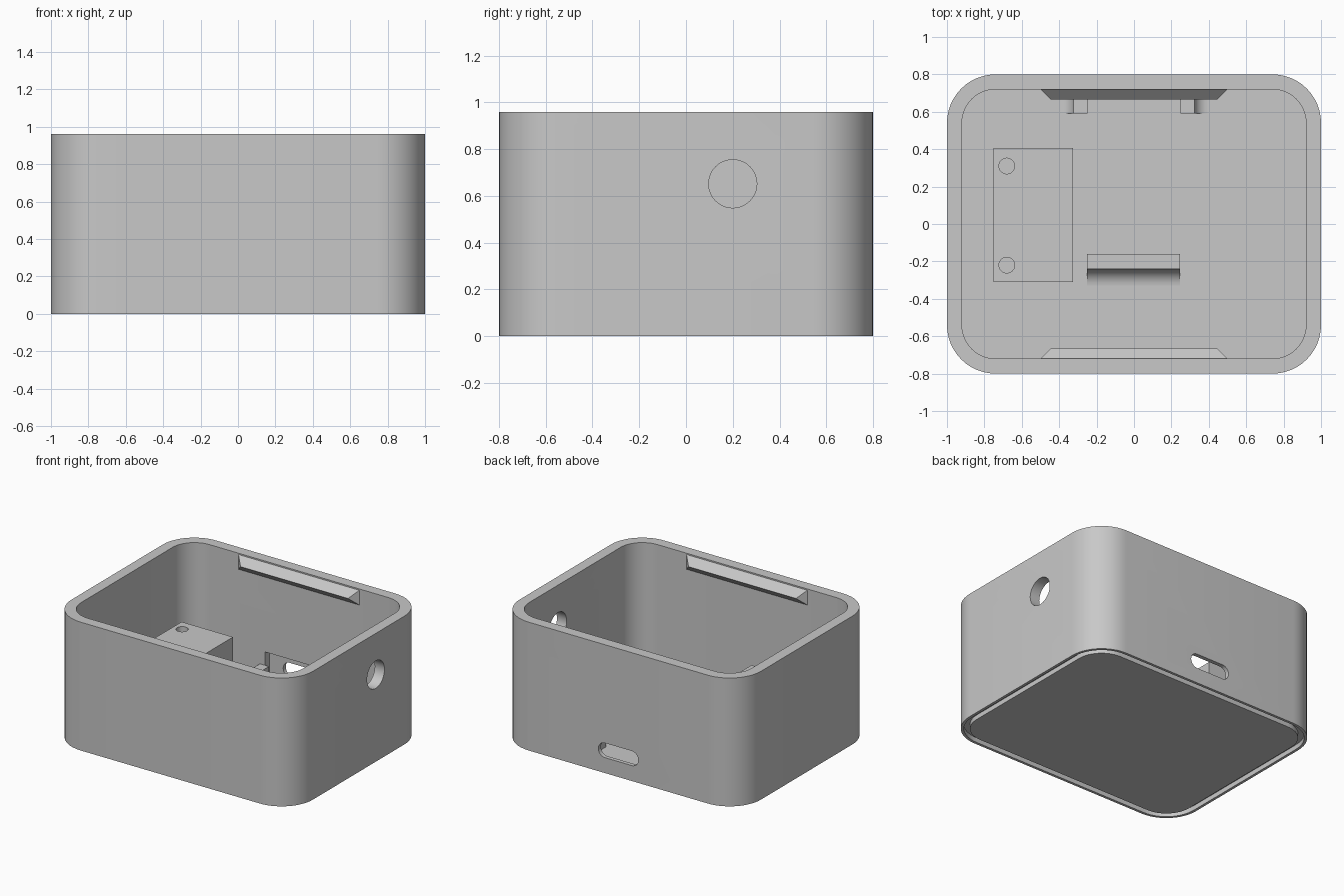
import bpy, bmesh
from math import sin, cos, pi, radians
from mathutils import Vector

if "Cube" in bpy.data.objects:
    bpy.data.objects.remove(bpy.data.objects["Cube"], do_unlink=True)

HALF_X, HALF_Y, HEIGHT, RADIUS = 1.0, 0.8, 0.96, 0.26
WALL, FLOOR = 0.08, 0.08

grey = bpy.data.materials.new("plain grey")
grey.use_nodes = True
colour = (0.58, 0.58, 0.58, 1)
grey.diffuse_color = colour
grey.node_tree.nodes["Principled BSDF"].inputs["Base Color"].default_value = colour


def finish(name, bm):
    """Turn a bmesh into a shaded object."""
    bmesh.ops.recalc_face_normals(bm, faces=bm.faces)
    mesh = bpy.data.meshes.new(name)
    bm.to_mesh(mesh)
    bm.free()
    mesh.materials.append(grey)
    obj = bpy.data.objects.new(name, mesh)
    bpy.context.collection.objects.link(obj)
    return obj


def prism(name, points, direction):
    """Extrude a flat outline along a vector."""
    bm = bmesh.new()
    face = bm.faces.new([bm.verts.new(p) for p in points])
    extruded = bmesh.ops.extrude_face_region(bm, geom=[face], use_keep_orig=True)["geom"]
    moved = [v for v in extruded if isinstance(v, bmesh.types.BMVert)]
    bmesh.ops.translate(bm, verts=moved, vec=Vector(direction))
    return finish(name, bm)


def box(name, x0, x1, y0, y1, z0, z1):
    outline = [(x0, y0, z0), (x1, y0, z0), (x1, y1, z0), (x0, y1, z0)]
    return prism(name, outline, (0, 0, z1 - z0))


def circle(radius, count=48):
    return [(radius * cos(2 * pi * i / count), radius * sin(2 * pi * i / count))
            for i in range(count)]


def activate(obj):
    bpy.ops.object.select_all(action="DESELECT")
    obj.select_set(True)
    bpy.context.view_layer.objects.active = obj


def cut(obj, cutter):
    """Subtract a cutter, then discard it."""
    cutter.hide_render = True
    mod = obj.modifiers.new("cut", "BOOLEAN")
    mod.operation = "DIFFERENCE"
    mod.solver = "EXACT"
    mod.object = cutter
    activate(obj)
    bpy.ops.object.modifier_apply(modifier=mod.name)
    bpy.data.objects.remove(cutter, do_unlink=True)


def smooth(obj):
    activate(obj)
    bpy.ops.object.shade_smooth_by_angle(angle=radians(30))


def rounded_loop(inset, steps=12):
    """Rounded rectangle outline, inset from the outer wall."""
    r = RADIUS - inset
    pts = []
    for k, (sx, sy) in enumerate([(1, 1), (-1, 1), (-1, -1), (1, -1)]):
        for i in range(steps + 1):
            a = pi / 2 * (k + i / steps)
            pts.append((sx * (HALF_X - RADIUS) + r * cos(a),
                        sy * (HALF_Y - RADIUS) + r * sin(a)))
    return pts


# Shell: loft from the base panel, through the base groove, over the rim, to the floor
section = [(0.062, 0), (0.062, 0.035), (0.02, 0.035), (0.02, 0), (0, 0),
           (0, HEIGHT), (WALL, HEIGHT), (WALL, FLOOR)]
bm = bmesh.new()
rings = [[bm.verts.new((x, y, z)) for x, y in rounded_loop(inset)] for inset, z in section]
for low, high in zip(rings, rings[1:]):
    for i in range(len(low)):
        j = (i + 1) % len(low)
        bm.faces.new((low[i], low[j], high[j], high[i]))
bm.faces.new(rings[0])
bm.faces.new(rings[-1])
shell = finish("shell", bm)

# Round side hole
cut(shell, prism("hole_cutter", [(0.85, 0.2 + u, 0.652 + v) for u, v in circle(0.103)],
                 (0.3, 0, 0)))

# Port recess inside the back wall, then the rounded slot through it
cut(shell, box("recess_cutter", -0.28, 0.28, 0.7, 0.77, FLOOR + 0.002, 0.28))
slot = [(u + (0.11 if u > 0 else -0.11), 0.65, v + 0.17)
        for u, v in circle(0.055) if abs(u) > 1e-4]
cut(shell, prism("slot_cutter", slot, (0, 0.3, 0)))
smooth(shell)

# Snap ridges under the rim, front and back
for name, side in (("front_snap_ridge", -1), ("back_snap_ridge", 1)):
    wall_y, tip = side * (HALF_Y - WALL), 0.055
    bm = bmesh.new()
    for sx in (-1, 1):
        for z in (0.84, 0.95):
            bm.verts.new((sx * 0.5, wall_y, z))
        bm.verts.new((sx * (0.5 - tip), wall_y - side * tip, 0.895))
    bmesh.ops.convex_hull(bm, input=bm.verts)
    bmesh.ops.dissolve_limit(bm, angle_limit=0.01, verts=bm.verts, edges=bm.edges)
    finish(name, bm)

# Mounting block with two screw holes
block = box("mounting_block", -0.75, -0.325, -0.31, 0.405, FLOOR, 0.5)
for y in (0.31, -0.22):
    cut(block, prism("screw_cutter", [(u - 0.68, y + v, 0.25) for u, v in circle(0.042, 32)],
                     (0, 0, 0.4)))
smooth(block)


def buttress(thickness, radius, top, steps=10):
    """Upright profile with a concave foot."""
    pts = [(0, FLOOR), (0, top), (thickness, top)]
    for i in range(steps + 1):
        a = pi / 2 * i / steps
        pts.append((thickness + radius * (1 - cos(a)), FLOOR + radius * (1 - sin(a))))
    return pts


# Board holders: two back posts and one front stop
for name, s in (("right_board_post", -1), ("left_board_post", 1)):
    profile = [(s * (0.248 + u), 0.59, z) for u, z in buttress(0.075, 0.07, 0.18)]
    smooth(prism(name, profile, (0, 0.13, 0)))
profile = [(-0.25, -0.16 - u, z) for u, z in buttress(0.08, 0.09, 0.18)]
smooth(prism("board_stop", profile, (0.495, 0, 0)))
